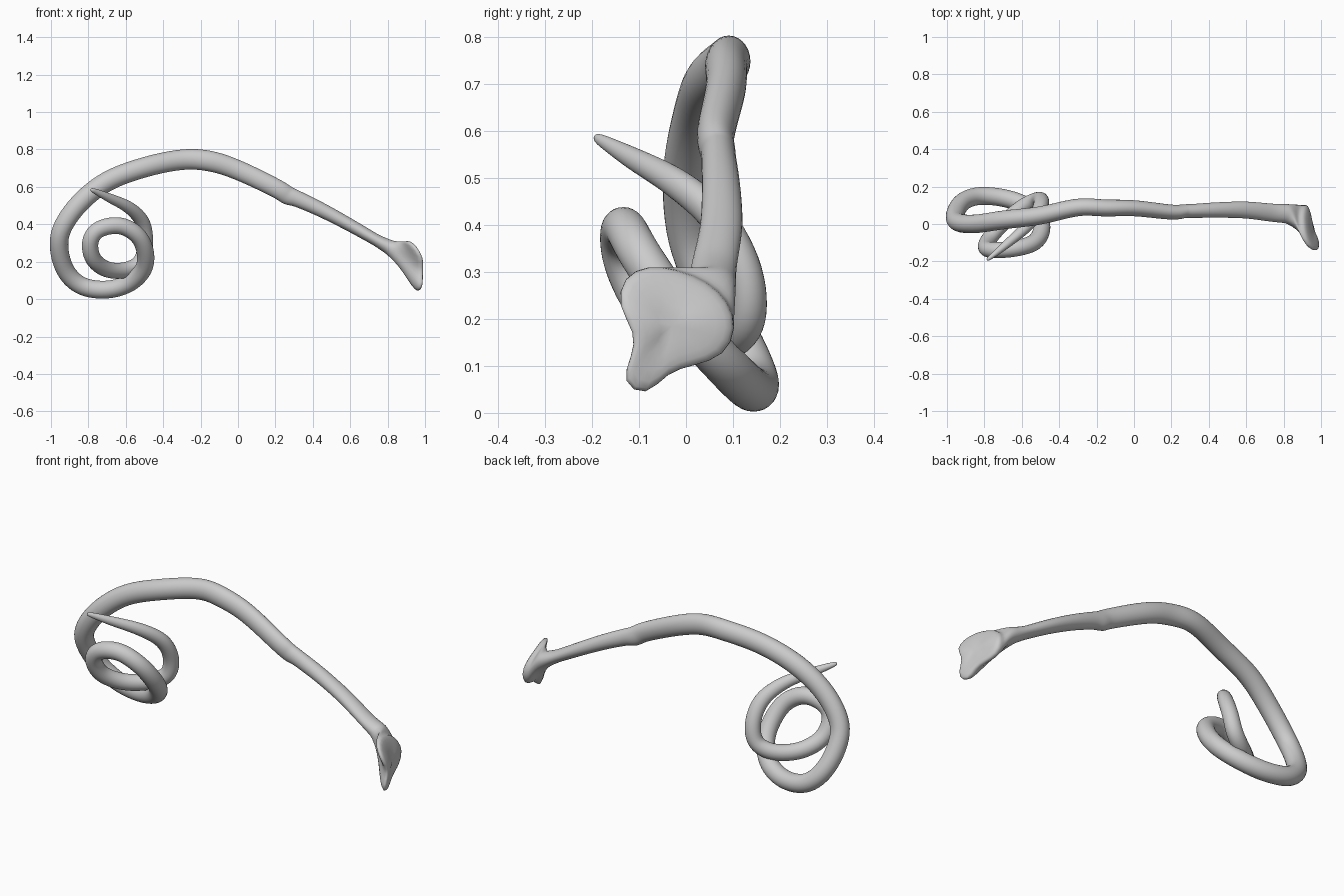
import bpy, bmesh, math
from mathutils import Vector

if "Cube" in bpy.data.objects:
    bpy.data.objects.remove(bpy.data.objects["Cube"])

# Centre line from the flared end, over the arch, through the coil to the pointed tip
PATH = [(.82, .055, .272), (.74, .06, .315), (.6, .075, .395), (.45, .075, .475),
        (.32, .07, .535), (.265, .068, .555), (.2, .063, .595), (0, .085, .69),
        (-.15, .085, .738), (-.3, .09, .746), (-.5, .045, .705), (-.7, .022, .63),
        (-.85, 0, .51), (-.945, .01, .37), (-.954, .06, .25), (-.915, .12, .14),
        (-.83, .15, .067), (-.7, .14, .05), (-.58, .1, .085), (-.505, .03, .16),
        (-.495, -.04, .25), (-.535, -.1, .34), (-.63, -.13, .393), (-.74, -.14, .375),
        (-.79, -.13, .31), (-.775, -.08, .215), (-.7, .005, .158), (-.6, .09, .155),
        (-.52, .13, .2), (-.495, .125, .3), (-.51, .07, .41), (-.58, -.02, .488),
        (-.69, -.115, .542), (-.785, -.192, .586)]
# (path index, half width sideways, half width upwards)
WIDTH = [(0, .051, .042), (1, .048, .031), (2, .045, .034), (4, .037, .043), (5, .037, .05),
         (6, .04, .05), (8, .045, .055), (11, .05, .053), (14, .048, .049), (18, .047, .047),
         (24, .042, .044), (28, .04, .042), (30, .036, .04), (31, .031, .033),
         (32, .022, .024), (33, .009, .01)]
# Flared end outline (y, z), counter-clockwise from +y
PAD = [(.108, .18), (.091, .237), (.045, .28), (-.02, .305), (-.08, .314), (-.135, .29),
       (-.147, .225), (-.106, .17), (-.115, .12), (-.14, .065), (-.085, .03),
       (-.04, .088), (.015, .1), (.083, .12)]
N, SUB = len(PAD), 3
pts = [Vector(p) for p in PATH]


def spline(t):
    i = min(int(t), len(pts) - 2)
    u = t - i
    a, b, c, d = (pts[max(0, min(len(pts) - 1, i + k))] for k in (-1, 0, 1, 2))
    return .5 * (2 * b + (c - a) * u + (2 * a - 5 * b + 4 * c - d) * u**2 + (3 * b - a - 3 * c + d) * u**3)


def width(t):
    for (i, s, h), (j, s2, h2) in zip(WIDTH, WIDTH[1:]):
        if t <= j:
            u = (t - i) / (j - i)
            return s + (s2 - s) * u, h + (h2 - h) * u
    return WIDTH[-1][1:]


def tube_ring(t):
    end = len(pts) - 1
    d = (spline(min(t + .05, end)) - spline(max(t - .05, 0))).normalized()
    side = Vector((0, 1, 0))
    side = (side - d * side.dot(d)).normalized()
    up = side.cross(d)
    s, h = width(t)
    c = spline(t)
    return [c + 1.035 * (side * s * math.cos(k * math.tau / N) + up * h * math.sin(k * math.tau / N))
            for k in range(N)]


def pad_ring(scale, back):
    out = []
    for y, z in PAD:
        y, z = -.02 + (y + .02) * scale, .19 + (z - .19) * scale
        x = .967 - .29 * y - (.55 * (z - .2) if z > .2 else .1 * (.2 - z))
        out.append(Vector((x - back, y, z)))
    return out


def blend(a, b, ux, uyz):
    return [Vector((p.x + (q.x - p.x) * ux, p.y + (q.y - p.y) * uyz, p.z + (q.z - p.z) * uyz))
            for p, q in zip(a, b)]


# Flared end rings, widening from the neck, then the tube rings
neck, rim = tube_ring(0), pad_ring(1, .03)
rings = [pad_ring(.5, .003), pad_ring(.9, 0), pad_ring(1.02, .008), rim,
         blend(neck, rim, .72, .68), blend(neck, rim, .4, .3)]
rings += [tube_ring(i / SUB) for i in range((len(pts) - 1) * SUB + 1)]

bm = bmesh.new()
loops = [[bm.verts.new(v) for v in r] for r in rings]
for a, b in zip(loops, loops[1:]):
    for k in range(N):
        bm.faces.new((a[k], a[(k + 1) % N], b[(k + 1) % N], b[k]))
for ring in (loops[0], loops[-1]):
    c = bm.verts.new(sum((v.co for v in ring), Vector()) / N)
    for k in range(N):
        bm.faces.new((ring[k], ring[(k + 1) % N], c))
bmesh.ops.recalc_face_normals(bm, faces=bm.faces)
mesh = bpy.data.meshes.new("coiled_tail")
bm.to_mesh(mesh)
bm.free()
mesh.shade_smooth()
tail = bpy.data.objects.new("coiled_tail", mesh)
bpy.context.collection.objects.link(tail)
tail.modifiers.new("smooth", 'SUBSURF').levels = 1
tail.modifiers["smooth"].render_levels = 1
